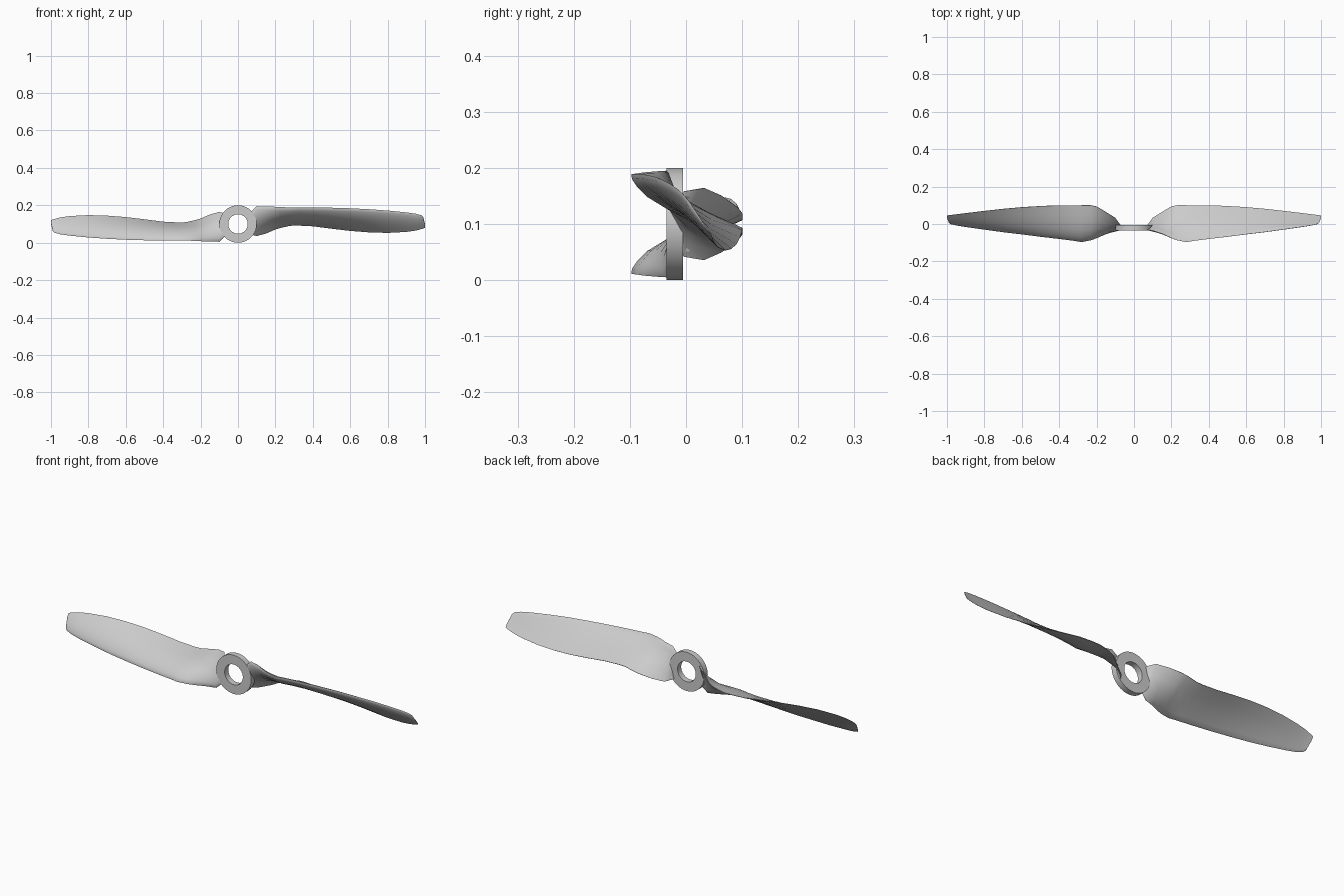
import bpy, bmesh, math
from mathutils import Matrix, Vector


def make_object(name, bm, angle):
    bmesh.ops.recalc_face_normals(bm, faces=bm.faces)
    mesh = bpy.data.meshes.new(name)
    bm.to_mesh(mesh)
    bm.free()
    obj = bpy.data.objects.new(name, mesh)
    bpy.context.collection.objects.link(obj)
    bpy.ops.object.select_all(action='DESELECT')
    obj.select_set(True)
    bpy.context.view_layer.objects.active = obj
    bpy.ops.object.shade_smooth_by_angle(angle=math.radians(angle))
    return obj


# Hub: flat ring around the y axis, spun from a rectangular section
def hub():
    bm = bmesh.new()
    profile = [(0.052, -0.035), (0.1, -0.035), (0.1, -0.005), (0.052, -0.005)]
    n = 64
    rings = []
    for i in range(n):
        a = 2 * math.pi * i / n
        rings.append([bm.verts.new((r * math.cos(a), y, 0.1 + r * math.sin(a)))
                      for r, y in profile])
    for i in range(n):
        p, q = rings[i], rings[(i + 1) % n]
        for j in range(4):
            k = (j + 1) % 4
            bm.faces.new((p[j], p[k], q[k], q[j]))
    make_object("hub_ring", bm, 30)


# Blade stations: x, leading edge (y, z), trailing edge (y, z), thickness
STATIONS = [
    (0.073, -0.030, 0.170, -0.004, 0.042, 0.010),
    (0.100, -0.035, 0.195, 0.033, 0.036, 0.022),
    (0.150, -0.051, 0.194, 0.064, 0.050, 0.026),
    (0.200, -0.075, 0.192, 0.094, 0.072, 0.028),
    (0.230, -0.087, 0.190, 0.100, 0.081, 0.028),
    (0.280, -0.097, 0.189, 0.100, 0.092, 0.028),
    (0.320, -0.090, 0.189, 0.100, 0.093, 0.027),
    (0.400, -0.080, 0.189, 0.100, 0.089, 0.025),
    (0.500, -0.068, 0.187, 0.096, 0.076, 0.023),
    (0.600, -0.055, 0.184, 0.090, 0.064, 0.020),
    (0.700, -0.043, 0.179, 0.081, 0.056, 0.017),
    (0.800, -0.029, 0.172, 0.070, 0.053, 0.014),
    (0.900, -0.015, 0.162, 0.058, 0.058, 0.011),
    (0.950, -0.007, 0.155, 0.052, 0.065, 0.009),
    (0.980, 0.000, 0.147, 0.048, 0.073, 0.007),
    (0.990, 0.007, 0.138, 0.047, 0.076, 0.005),
    (1.000, 0.033, 0.098, 0.046, 0.080, 0.002),
]

# Aerofoil section: fraction along the chord, offset as a share of thickness
SECTION = [(0, 0), (0.02, 0.28), (0.08, 0.55), (0.2, 0.87), (0.38, 1), (0.6, 0.82),
           (0.8, 0.47), (1, 0.06), (1, -0.02), (0.7, 0.08), (0.4, 0.05),
           (0.15, -0.06), (0.03, -0.1)]


def blade(name, turn):
    bm = bmesh.new()
    rings = []
    for x, ay, az, by, bz, th in STATIONS:
        a, b = Vector((x, ay, az)), Vector((x, by, bz))
        d = b - a
        normal = Vector((0, d.z, -d.y)).normalized()
        rings.append([bm.verts.new(a + d * t + normal * (o * th)) for t, o in SECTION])
    n = len(SECTION)
    for p, q in zip(rings, rings[1:]):
        for j in range(n):
            k = (j + 1) % n
            bm.faces.new((p[j], p[k], q[k], q[j]))
    bm.faces.new(rings[0])
    bm.faces.new(rings[-1])
    bmesh.ops.rotate(bm, verts=bm.verts, cent=(0, 0, 0.1),
                     matrix=Matrix.Rotation(turn, 3, 'Y'))
    make_object(name, bm, 45)


hub()
blade("right_blade", 0)
blade("left_blade", math.pi)
